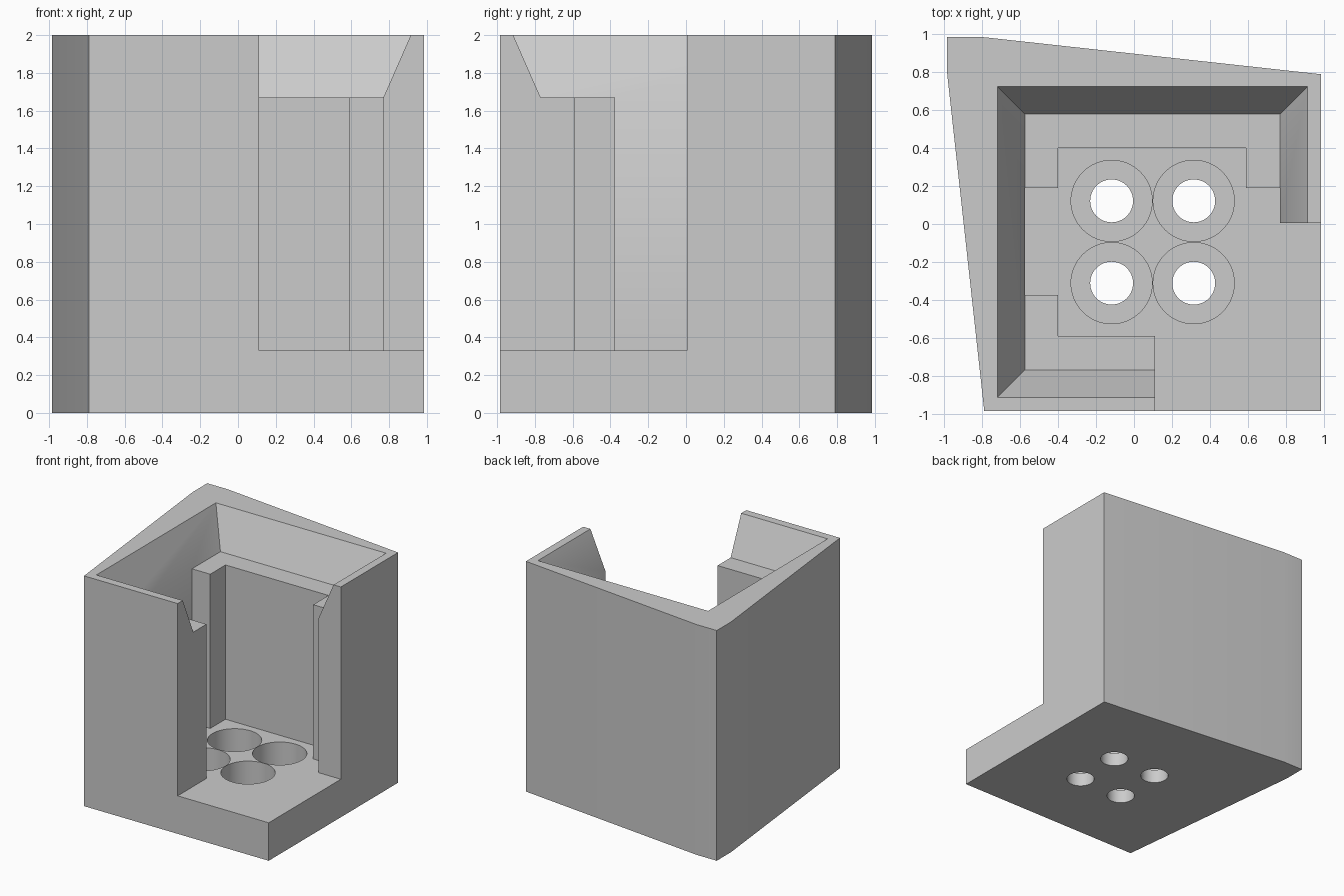
import bpy
import bmesh
import math

if "Cube" in bpy.data.objects:
    bpy.data.objects.remove(bpy.data.objects["Cube"], do_unlink=True)

FLOOR, LEDGE, TOP = 0.33, 1.67, 2.0

grey = bpy.data.materials.new("plain grey")
grey.use_nodes = True
colour = (0.6, 0.6, 0.6, 1)
grey.diffuse_color = colour
grey.node_tree.nodes["Principled BSDF"].inputs["Base Color"].default_value = colour


def loft(name, lower, z0, z1, upper=None):
    """Closed solid between two matching outlines, given anticlockwise."""
    bm = bmesh.new()
    a = [bm.verts.new((x, y, z0)) for x, y in lower]
    b = [bm.verts.new((x, y, z1)) for x, y in (upper or lower)]
    bm.faces.new(a[::-1])
    bm.faces.new(b)
    n = len(a)
    for i in range(n):
        j = (i + 1) % n
        bm.faces.new((a[i], a[j], b[j], b[i]))
    bmesh.ops.recalc_face_normals(bm, faces=bm.faces)
    mesh = bpy.data.meshes.new(name)
    bm.to_mesh(mesh)
    bm.free()
    mesh.materials.append(grey)
    obj = bpy.data.objects.new(name, mesh)
    bpy.context.collection.objects.link(obj)
    return obj


def rect(x0, x1, y0, y1):
    return [(x0, y0), (x1, y0), (x1, y1), (x0, y1)]


def circle(cx, cy, r, n=64):
    return [(cx + r * math.cos(math.tau * i / n), cy + r * math.sin(math.tau * i / n))
            for i in range(n)]


def cut(body, cutter):
    """Subtract the cutter from the body and remove it."""
    cutter.hide_render = True
    mod = body.modifiers.new("cut", 'BOOLEAN')
    mod.operation = 'DIFFERENCE'
    mod.solver = 'EXACT'
    mod.object = cutter
    bpy.context.view_layer.objects.active = body
    bpy.ops.object.modifier_apply(modifier=mod.name)
    bpy.data.objects.remove(cutter, do_unlink=True)


# Outer block, with its back and right sides flaring to the back right corner
block = loft("holder_body", [(-0.79, -0.985), (0.985, -0.985), (0.985, 0.79),
                             (-0.79, 0.985), (-0.985, 0.985), (-0.985, 0.79)], 0, TOP)

# Square well with side recesses between the corner posts
well = [(-0.40, -0.59), (0.59, -0.59), (0.59, -0.375), (0.77, -0.375),
        (0.77, 0.19), (0.59, 0.19), (0.59, 0.40), (-0.40, 0.40),
        (-0.40, 0.19), (-0.575, 0.19), (-0.575, -0.375), (-0.40, -0.375)]
cut(block, loft("well_cutter", well, FLOOR, LEDGE + 0.1))

# Funnel mouth above the ledge, continued past the rim at the same slope
slope = 0.145 / (TOP - LEDGE)
rise = 0.45
g = slope * rise
cut(block, loft("funnel_cutter", rect(-0.575, 0.77, -0.77, 0.58), LEDGE, LEDGE + rise,
                rect(-0.575 - g, 0.77 + g, -0.77 - g, 0.58 + g)))

# Open front left corner
cut(block, loft("corner_cutter", rect(0.11, 1.3, -1.3, 0.005), FLOOR, TOP + 0.3))

# Four stepped holes in the floor
for cx in (-0.118, 0.315):
    for cy in (-0.312, 0.122):
        cut(block, loft("pocket_cutter", circle(cx, cy, 0.214), 0.12, 0.5))
        cut(block, loft("hole_cutter", circle(cx, cy, 0.113), -0.2, 0.3))

# Smooth the shallow bends and round holes, keeping edges sharp
bpy.ops.object.select_all(action='DESELECT')
block.select_set(True)
bpy.context.view_layer.objects.active = block
bpy.ops.object.shade_smooth_by_angle(angle=math.radians(30))
